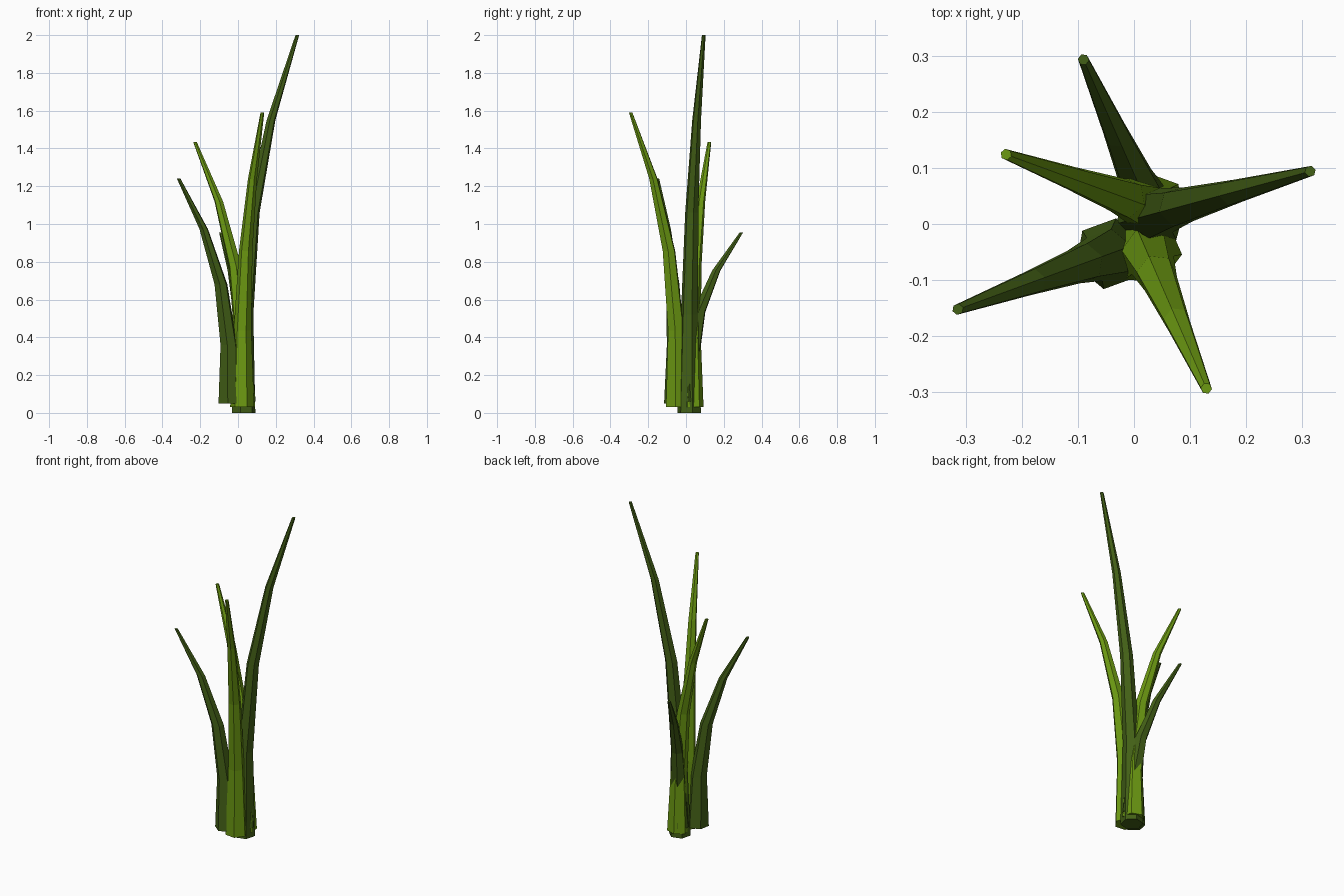
import bpy, bmesh
from math import cos, sin, atan2, hypot, pi

if "Cube" in bpy.data.objects:
    bpy.data.objects.remove(bpy.data.objects["Cube"])

# Shared blade template: (height fraction, outward bend fraction, radius)
RINGS = [(0.0, 0.0, 0.064), (0.26, 0.02, 0.047), (0.53, 0.175, 0.036),
         (0.775, 0.51, 0.024), (1.0, 1.0, 0.010)]
SIDES = 6


def material(name, color):
    m = bpy.data.materials.new(name)
    m.diffuse_color = color
    m.use_nodes = True
    m.node_tree.nodes["Principled BSDF"].inputs["Base Color"].default_value = m.diffuse_color
    return m


light = material("light_green", (0.15, 0.32, 0.006, 1))
dark = material("dark_green", (0.055, 0.115, 0.008, 1))


def blade(name, base, tip, mat):
    bx, by, bz = base
    tx, ty, tz = tip
    ang = atan2(ty - by, tx - bx)
    reach = hypot(tx - bx, ty - by)
    bm = bmesh.new()
    loops = []
    for h, bend, r in RINGS:
        cx = bx + reach * bend * cos(ang)
        cy = by + reach * bend * sin(ang)
        z = bz + (tz - bz) * h
        loops.append([bm.verts.new((cx + r * cos(ang + 2 * pi * i / SIDES),
                                    cy + r * sin(ang + 2 * pi * i / SIDES), z))
                      for i in range(SIDES)])
    for lo, hi in zip(loops, loops[1:]):
        for i in range(SIDES):
            j = (i + 1) % SIDES
            bm.faces.new((lo[i], lo[j], hi[j], hi[i]))
    # flat caps at root and tip
    bm.faces.new(loops[0][::-1])
    bm.faces.new(loops[-1])
    me = bpy.data.meshes.new(name)
    bm.to_mesh(me)
    bm.free()
    me.materials.append(mat)
    bpy.context.collection.objects.link(bpy.data.objects.new(name, me))


# Five blades fanning out from one clump
blade("tall_right_blade", (0.03, 0.017, 0.0), (0.314, 0.094, 2.0), dark)
blade("front_blade", (0.022, -0.047, 0.03), (0.129, -0.293, 1.59), light)
blade("back_left_blade", (0.03, 0.03, 0.03), (-0.228, 0.124, 1.435), light)
blade("front_left_blade", (-0.043, -0.053, 0.05), (-0.314, -0.152, 1.24), dark)
blade("short_back_blade", (0.03, 0.022, 0.06), (-0.09, 0.293, 0.955), dark)
